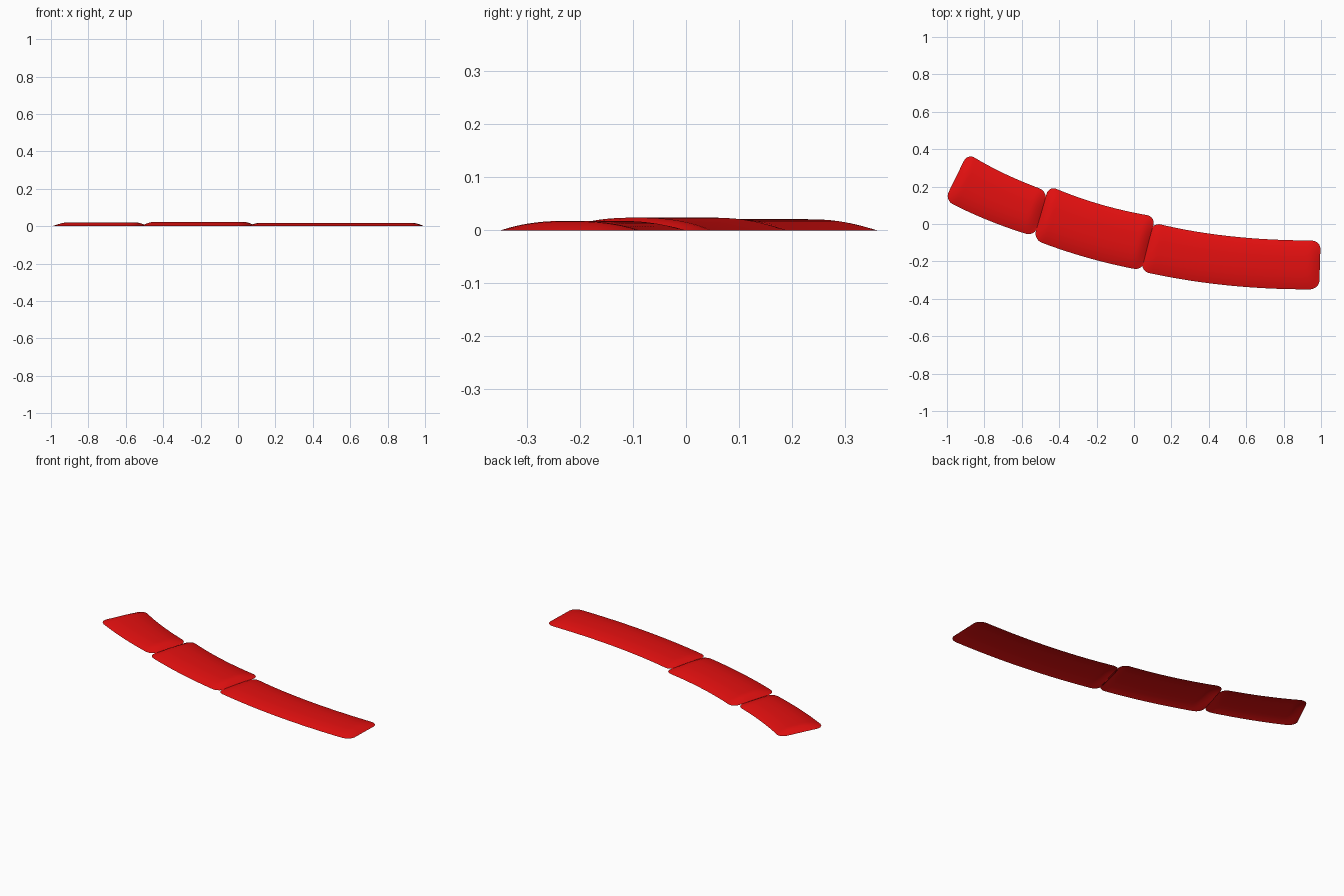
import bpy, bmesh, math
from mathutils import Vector

if "Cube" in bpy.data.objects:
    bpy.data.objects.remove(bpy.data.objects["Cube"], do_unlink=True)

red = bpy.data.materials.new("glossy_red")
red.use_nodes = True
red.diffuse_color = (0.78, 0.005, 0.005, 1)
red.node_tree.nodes["Principled BSDF"].inputs["Base Color"].default_value = red.diffuse_color

RADIUS = 0.045   # corner rounding
RAMP = 0.05      # length of the sloped ends


def through(points, t):
    """Quadratic curve passing through three points."""
    a, b, c = (Vector(p) for p in points)
    return a * (1 - t) * (1 - 2 * t) + b * 4 * t * (1 - t) + c * t * (2 * t - 1)


def panel(name, back, front, height, rows=36, cols=24):
    """Domed shell between two bowed edges, with rounded corners and sloped ends."""
    length = (Vector(back[2]) - Vector(back[0])).length
    half = (Vector(back[1]) - Vector(front[1])).length / 2
    bm = bmesh.new()
    grid = []
    for i in range(rows + 1):
        u = (1 - math.cos(math.pi * i / rows)) / 2
        d = min(u, 1 - u) * length
        inset = RADIUS - math.sqrt(max(0, RADIUS**2 - max(0, RADIUS - d)**2))
        reach = 1 - inset / half
        slope = min(1, d / RAMP)
        slope = slope * (1.6 - 0.6 * slope)
        b, f = through(back, u), through(front, u)
        row = []
        for j in range(cols + 1):
            v = -math.cos(math.pi * j / cols)
            p = f.lerp(b, (1 + v * reach) / 2)
            z = height * slope * (1 - abs(v) ** 2.5)
            row.append(bm.verts.new((p.x, p.y, z)))
        grid.append(row)
    for i in range(rows):
        for j in range(cols):
            bm.faces.new((grid[i][j], grid[i + 1][j], grid[i + 1][j + 1], grid[i][j + 1])).smooth = True
    mesh = bpy.data.meshes.new(name)
    bm.to_mesh(mesh)
    bm.free()
    mesh.materials.append(red)
    bpy.context.collection.objects.link(bpy.data.objects.new(name, mesh))


# Short right-hand panel
panel("right_panel",
      [(-0.89, 0.378), (-0.69, 0.268), (-0.462, 0.175)],
      [(-1.012, 0.128), (-0.78, 0.02), (-0.532, -0.066)], 0.021)

# Tallest panel in the middle
panel("middle_panel",
      [(-0.455, 0.205), (-0.18, 0.105), (0.115, 0.04)],
      [(-0.537, -0.083), (-0.25, -0.18), (0.045, -0.248)], 0.024)

# Long left-hand panel
panel("left_panel",
      [(0.10, 0.008), (0.52, -0.066), (0.998, -0.088)],
      [(0.035, -0.252), (0.50, -0.328), (0.99, -0.349)], 0.018)
